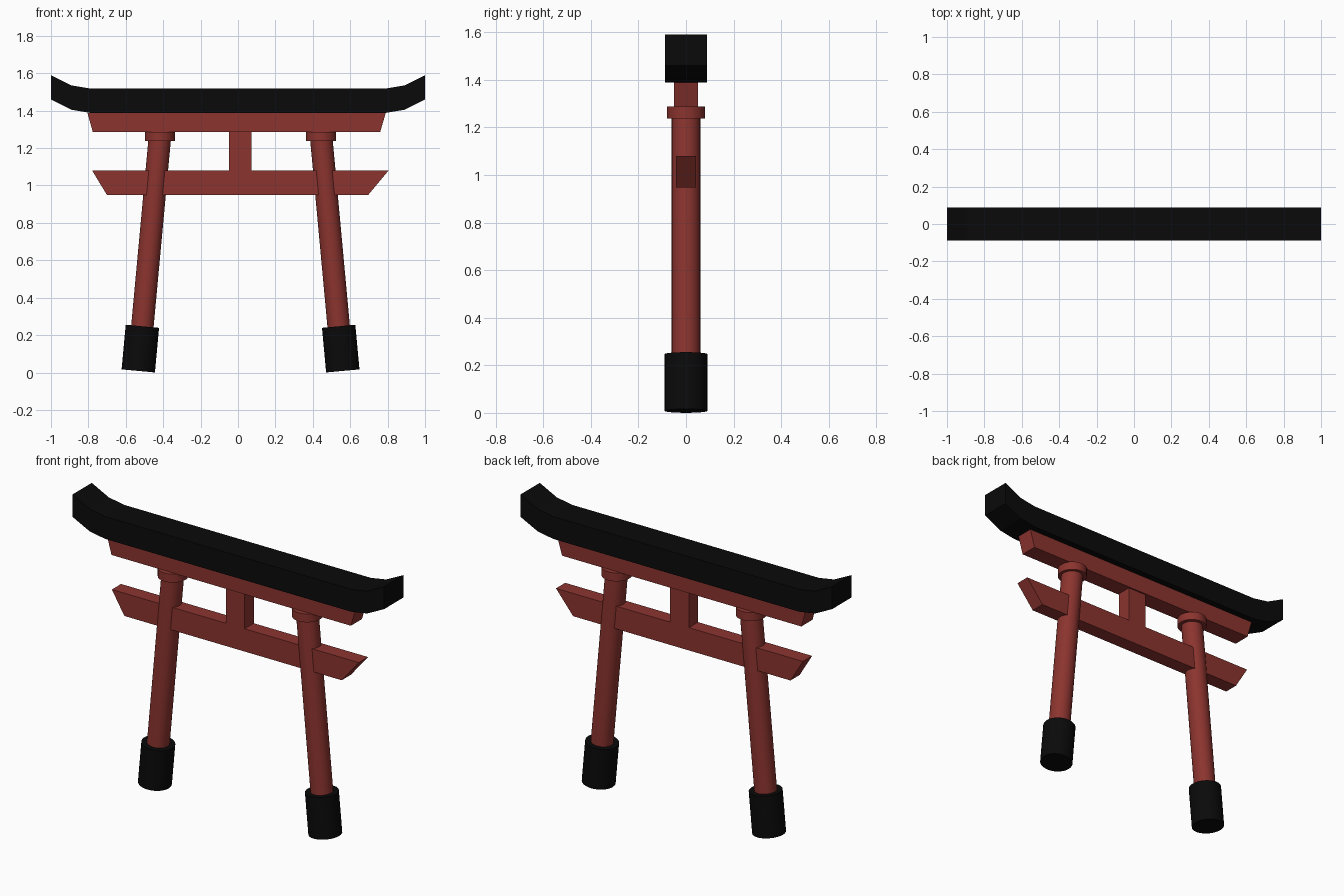
import bpy, bmesh, math
from mathutils import Vector

if "Cube" in bpy.data.objects:
    bpy.data.objects.remove(bpy.data.objects["Cube"])


def material(name, rgb):
    m = bpy.data.materials.new(name)
    m.diffuse_color = (*rgb, 1)
    m.use_nodes = True
    m.node_tree.nodes["Principled BSDF"].inputs["Base Color"].default_value = m.diffuse_color
    return m


RED = material("red_lacquer", (0.26, 0.034, 0.028))
BLACK = material("black_lacquer", (0.003, 0.003, 0.003))


def extrude(name, profile, half_depth, mat):
    """Extrude an x-z outline symmetrically along y."""
    bm = bmesh.new()
    face = bm.faces.new([bm.verts.new((x, -half_depth, z)) for x, z in profile])
    new = bmesh.ops.extrude_face_region(bm, geom=[face])["geom"]
    verts = [g for g in new if isinstance(g, bmesh.types.BMVert)]
    bmesh.ops.translate(bm, verts=verts, vec=(0, 2 * half_depth, 0))
    bmesh.ops.recalc_face_normals(bm, faces=bm.faces)
    mesh = bpy.data.meshes.new(name)
    bm.to_mesh(mesh)
    bm.free()
    mesh.materials.append(mat)
    obj = bpy.data.objects.new(name, mesh)
    bpy.context.collection.objects.link(obj)


def cylinder(name, start, end, radius, mat):
    """Smooth-sided cylinder between two points."""
    a, b = Vector(start), Vector(end)
    bpy.ops.mesh.primitive_cylinder_add(
        vertices=32, radius=radius, depth=(b - a).length, location=(a + b) / 2,
        rotation=(b - a).to_track_quat("Z", "Y").to_euler())
    obj = bpy.context.object
    obj.name = name
    obj.data.materials.append(mat)
    bpy.ops.object.shade_smooth_by_angle(angle=math.radians(40))


# Black top beam with upswept ends
lower = [(-1, 1.46), (-0.89, 1.405), (-0.79, 1.388)]
lower += [(-x, z) for x, z in reversed(lower)]
upper = [(x, z + 0.13) for x, z in reversed(lower)]
extrude("top_beam", lower + upper, 0.088, BLACK)

# Red beam beneath it, and the lower tie beam with slanted ends
extrude("under_beam", [(-0.776, 1.285), (0.76, 1.285), (0.79, 1.388), (-0.805, 1.388)], 0.051, RED)
extrude("tie_beam", [(-0.70, 0.948), (0.695, 0.948), (0.805, 1.08), (-0.78, 1.08)], 0.042, RED)

# Short central strut
extrude("centre_strut", [(-0.048, 1.08), (0.072, 1.08), (0.072, 1.285), (-0.048, 1.285)], 0.042, RED)

# Leaning pillars with black feet and level collars
MID = 0.0135
SLOPE = 0.0925
for label, side in (("left", -1), ("right", 1)):
    def axis(z):
        return (MID + side * (0.431 + SLOPE * (1.26 - z)), 0, z)

    cylinder(label + "_pillar", axis(0.2), axis(1.265), 0.06, RED)
    cylinder(label + "_foot", axis(0.0085), axis(0.247), 0.0895, BLACK)
    x = axis(1.26)[0]
    cylinder(label + "_collar", (x, 0, 1.238), (x, 0, 1.287), 0.08, RED)
